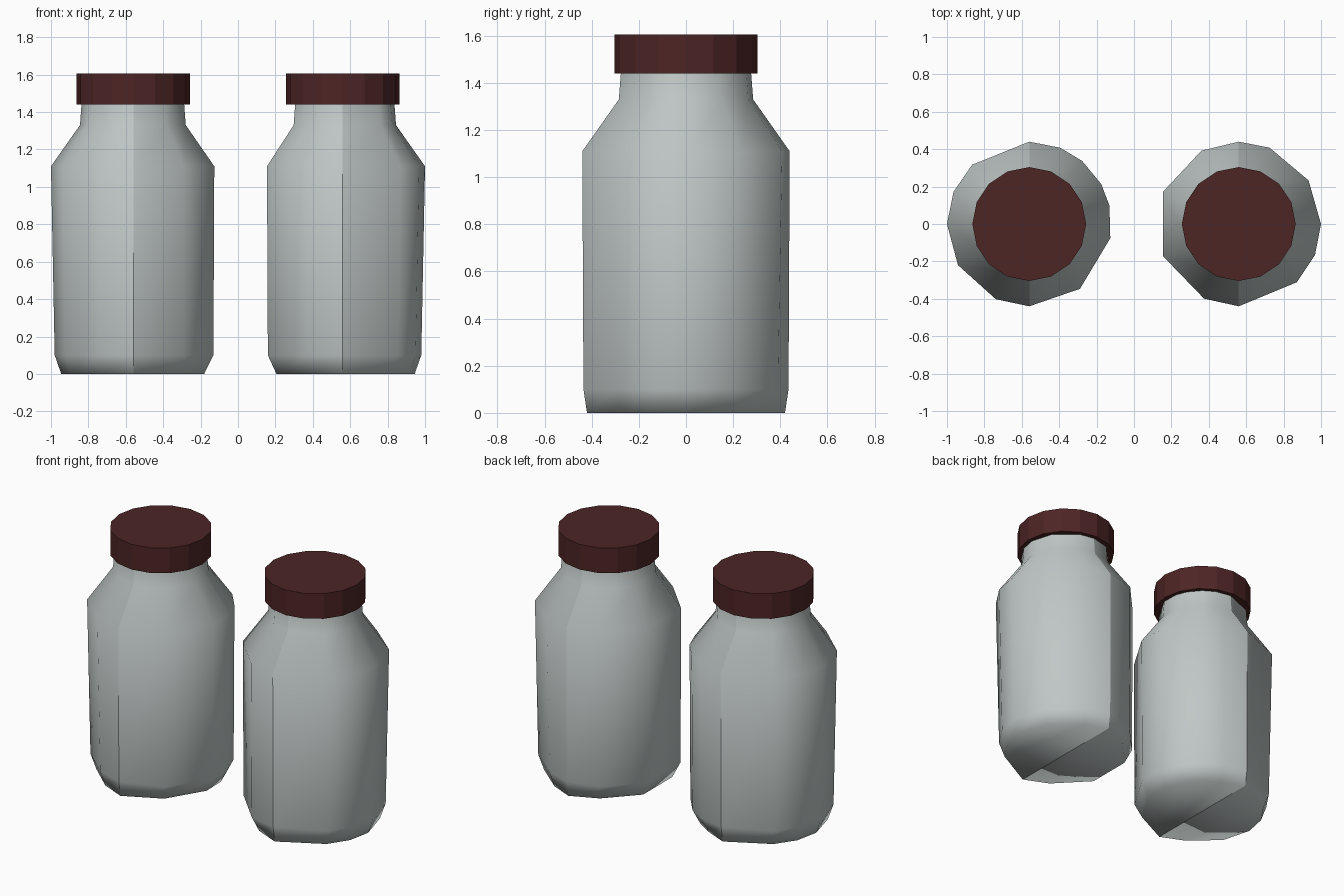
import bpy, bmesh
from math import sin, cos, radians

if "Cube" in bpy.data.objects:
    bpy.data.objects.remove(bpy.data.objects["Cube"], do_unlink=True)


def material(name, rgb):
    m = bpy.data.materials.new(name)
    m.use_nodes = True
    m.diffuse_color = (*rgb, 1)
    bsdf = m.node_tree.nodes["Principled BSDF"]
    bsdf.inputs["Base Color"].default_value = (*rgb, 1)
    bsdf.inputs["Roughness"].default_value = 0.6
    return m


GREY = material("pale grey", (0.52, 0.57, 0.56))
MAROON = material("dark maroon", (0.075, 0.018, 0.018))


def make_object(name, bm, mat, x, smooth):
    bmesh.ops.recalc_face_normals(bm, faces=bm.faces)
    for f in bm.faces:
        f.smooth = smooth
    mesh = bpy.data.meshes.new(name)
    bm.to_mesh(mesh)
    bm.free()
    mesh.materials.append(mat)
    ob = bpy.data.objects.new(name, mesh)
    ob.location.x = x
    bpy.context.collection.objects.link(ob)


# Wall profile: (radius, height), from the foot to under the lid
PROFILE = [(0.385, 0), (0.435, 0.1), (0.44, 1.11), (0.285, 1.33), (0.272, 1.5)]


def bottle_half(bm, angles, outer):
    """One moulded half; its seam edges stay unjoined so the seam shades sharp."""
    rings = []
    for level, (r, z) in enumerate(PROFILE):
        ring = []
        for a in angles:
            seam = a in (90, 270, -90)
            rr = r
            if level == 0 and seam:
                rr = 0.42
            elif level == 1 and outer and not seam:
                rr = 0.42
            ring.append(bm.verts.new((rr * cos(radians(a)), rr * sin(radians(a)), z)))
        rings.append(ring)
    for low, high in zip(rings, rings[1:]):
        for i in range(len(angles) - 1):
            bm.faces.new((low[i], low[i + 1], high[i + 1], high[i]))
    bm.faces.new(list(reversed(rings[0])))


def bottle(name, x, plus_side, minus_side):
    bm = bmesh.new()
    bottle_half(bm, plus_side, x > 0)
    bottle_half(bm, minus_side, x < 0)
    make_object(name + "_bottle", bm, GREY, x, True)

    # Faceted screw lid
    bm = bmesh.new()
    bmesh.ops.create_cone(bm, cap_ends=True, segments=16, radius1=0.304,
                          radius2=0.304, depth=0.165)
    bmesh.ops.translate(bm, verts=bm.verts, vec=(0, 0, 1.5225))
    make_object(name + "_lid", bm, MAROON, x, False)


bottle("left", 0.56, [-90, -45, -22, 0, 32, 68, 90], [90, 117, 157, 203, 245, 270])
bottle("right", -0.56, [-90, -52, -10, 13, 29, 50, 68, 90],
       [90, 134, 157, 180, 210, 246, 270])
